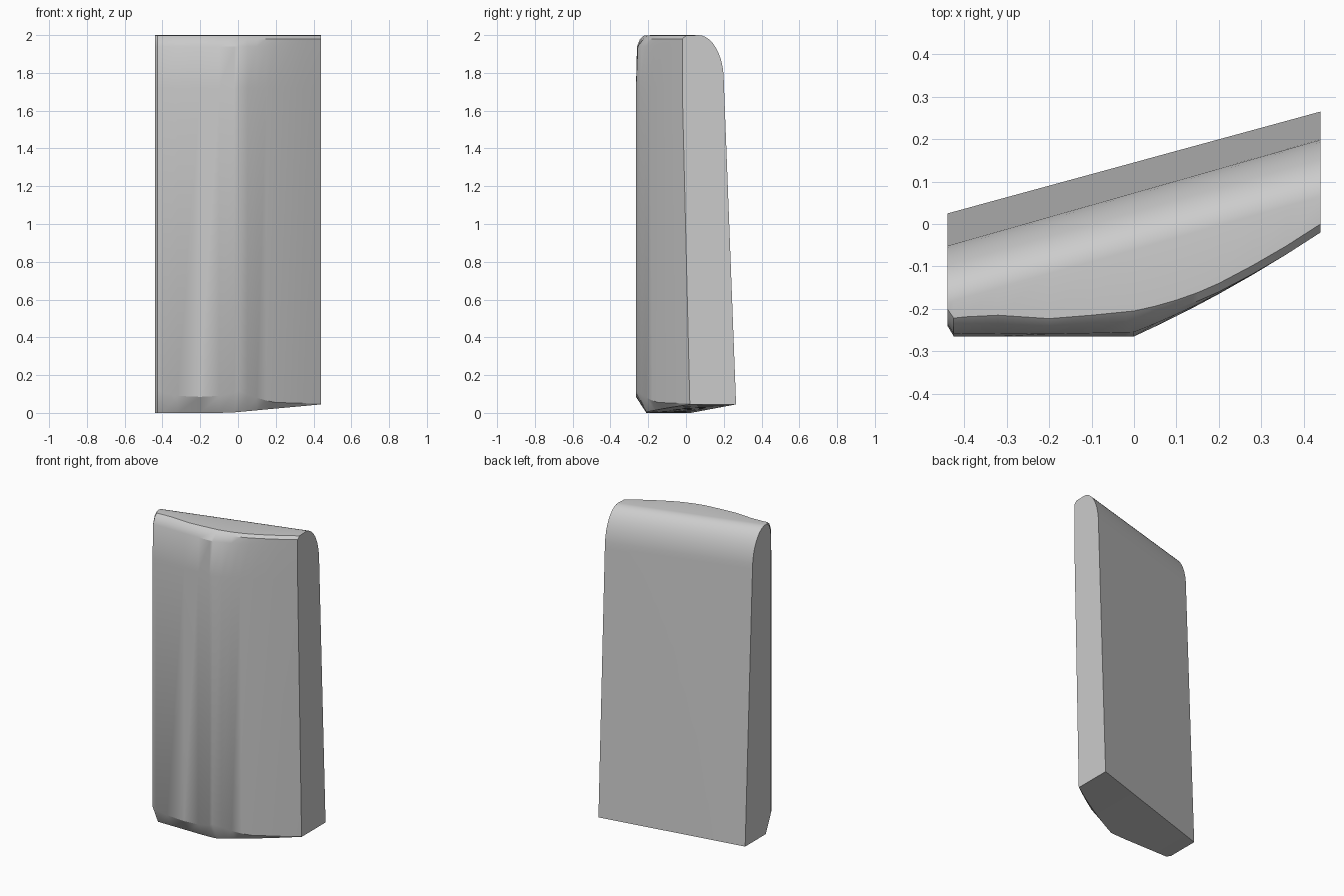
import bpy, bmesh, math

cube = bpy.data.objects.get("Cube")
if cube:
    bpy.data.objects.remove(cube, do_unlink=True)

HALF = 0.44      # half width
ARC_Z = 1.76     # where the back starts to round over
ARC_STEPS = 10

# Columns across the width: x, front taper at the top, height of the lower bevel
COLUMNS = [(-HALF, 0.02, 0.12), (-0.425, 0.023, 0.12), (-0.40, 0.026, 0.105),
           (-0.32, 0.03, 0.09), (-0.2, 0.022, 0.085), (-0.1, 0.03, 0.09),
           (-0.02, 0.038, 0.105), (0, 0.04, 0.12), (0.05, 0.028, 0.1),
           (0.1, 0.018, 0.08), (0.15, 0.01, 0.065), (0.2, 0.005, 0.055),
           (0.28, 0.002, 0.053), (0.36, 0, 0.051), (HALF, 0, 0.05)]


def front_y(x):
    """Flat panel on one side, gentle curve sweeping back on the other."""
    if x < -0.43:
        return -0.24
    return -0.265 + (0.453 * x + 0.237 * x * x if x > 0 else 0)


def profile(x, taper, bevel_z):
    """Closed side section (y, z) at one column."""
    yf = front_y(x)
    side = max(0, x) / HALF
    rise = 0.045 * max(0, x + 0.05) / (HALF + 0.05)
    back_low = 0.145 + 0.273 * x
    back_high = 0.075 + 0.284 * x
    pts = [(yf + 0.055 - 0.013 * side, rise),
           (yf + 0.04 * side, bevel_z),
           (yf, 1.72),
           (yf + 0.25 * taper, 1.94),
           (yf + taper, 1.98),
           (yf + taper + 0.02, 1.997)]
    for i in range(ARC_STEPS + 1):
        a = math.pi / 2 * (1 - i / ARC_STEPS)
        pts.append((back_high - 0.135 * (1 - math.cos(a)),
                    ARC_Z + (2 - ARC_Z) * math.sin(a)))
    pts.append((back_low, 0.045 * (x + HALF) / (2 * HALF)))
    return pts


# Body lofted through the column sections
bm = bmesh.new()
rings = [[bm.verts.new((x, y, z)) for y, z in profile(x, t, b)]
         for x, t, b in COLUMNS]
n = len(rings[0])
for r, s in zip(rings, rings[1:]):
    for i in range(n):
        j = (i + 1) % n
        bm.faces.new((r[i], r[j], s[j], s[i]))
bm.faces.new(rings[0])
bm.faces.new(rings[-1])
bmesh.ops.recalc_face_normals(bm, faces=bm.faces)
mesh = bpy.data.meshes.new("body")
bm.to_mesh(mesh)
bm.free()
body = bpy.data.objects.new("body", mesh)
bpy.context.collection.objects.link(body)

# Plain grey finish
grey = bpy.data.materials.new("plain grey")
grey.use_nodes = True
colour = (0.6, 0.6, 0.6, 1)
grey.diffuse_color = colour
grey.node_tree.nodes["Principled BSDF"].inputs["Base Color"].default_value = colour
mesh.materials.append(grey)

bpy.context.view_layer.objects.active = body
body.select_set(True)
bpy.ops.object.shade_smooth_by_angle(angle=math.radians(30))
